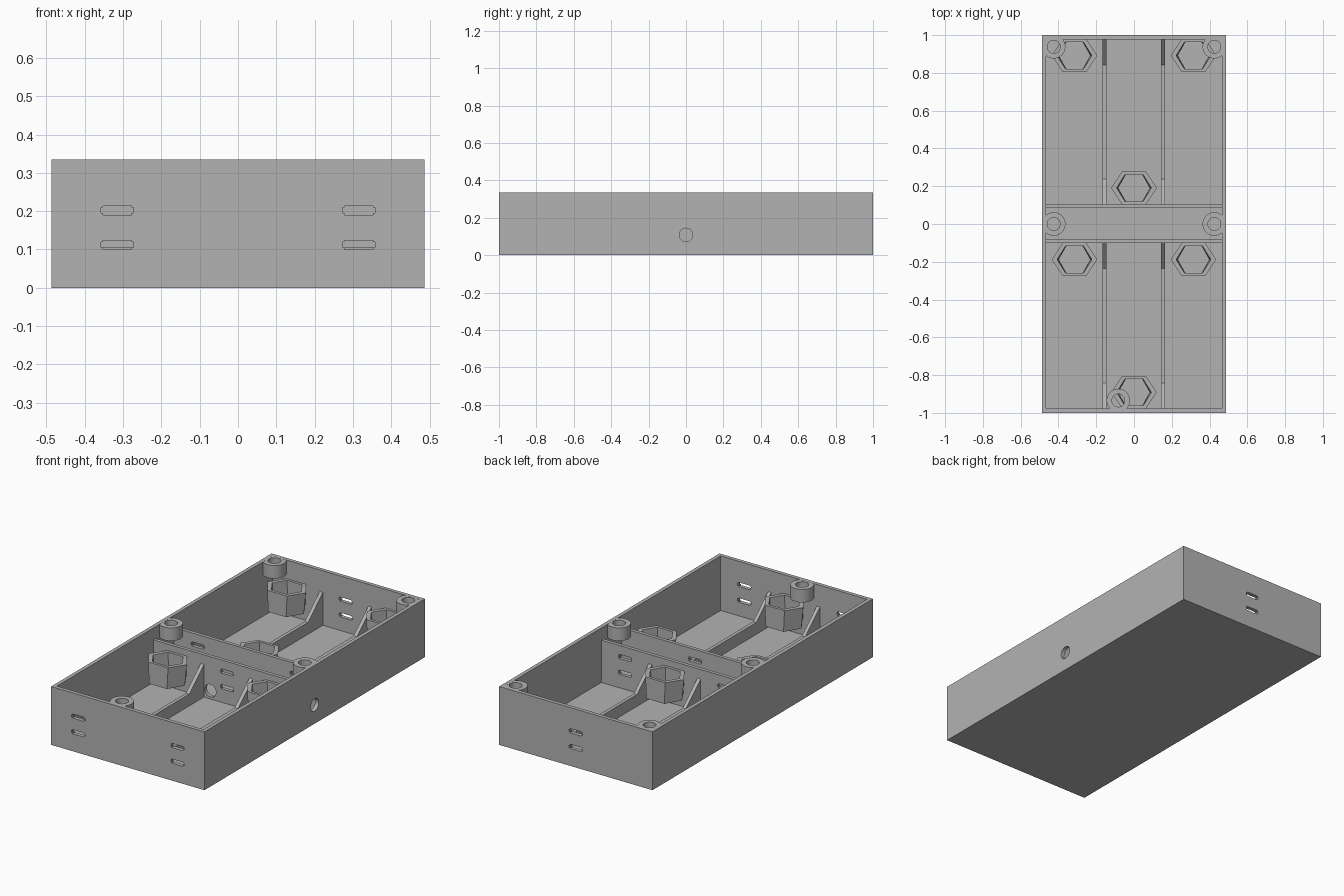
import bpy, bmesh, math
from mathutils import Matrix, Vector

if "Cube" in bpy.data.objects:
    bpy.data.objects.remove(bpy.data.objects["Cube"])

grey = bpy.data.materials.new("plain grey")
grey.use_nodes = True
grey.diffuse_color = (0.45, 0.45, 0.45, 1)
grey.node_tree.nodes["Principled BSDF"].inputs["Base Color"].default_value = grey.diffuse_color

HX, HY, H, T = 0.487, 1.0, 0.335, 0.022
LANE = 0.315


def finish(name, bm):
    bmesh.ops.recalc_face_normals(bm, faces=bm.faces)
    mesh = bpy.data.meshes.new(name)
    bm.to_mesh(mesh)
    bm.free()
    mesh.materials.append(grey)
    obj = bpy.data.objects.new(name, mesh)
    bpy.context.collection.objects.link(obj)
    return obj


def add_box(bm, x0, x1, y0, y1, z0, z1):
    m = Matrix.Translation(((x0 + x1) / 2, (y0 + y1) / 2, (z0 + z1) / 2))
    m = m @ Matrix.Diagonal((x1 - x0, y1 - y0, z1 - z0, 1))
    return bmesh.ops.create_cube(bm, size=1, matrix=m)["verts"]


def add_slots(bm, x, y):
    # A pair of rounded slots through a wall at depth y
    for z in (0.112, 0.202):
        verts = add_box(bm, x - 0.042, x + 0.042, y - 0.04, y + 0.04, z - 0.012, z + 0.012)
        edges = {e for v in verts for e in v.link_edges
                 if abs((e.verts[0].co - e.verts[1].co).y) > 0.05}
        bmesh.ops.bevel(bm, geom=list(edges), offset=0.005, segments=2, affect='EDGES')


def add_hole(bm, center, axis, radius=0.036):
    m = Matrix.Translation(center) @ Matrix.Rotation(math.pi / 2, 4, axis)
    bmesh.ops.create_cone(bm, cap_ends=True, segments=32, radius1=radius,
                          radius2=radius, depth=0.08, matrix=m)


def cut(obj, bm):
    cutter = finish("cutter", bm)
    cutter.hide_render = True
    mod = obj.modifiers.new("cut", 'BOOLEAN')
    mod.operation, mod.solver, mod.object = 'DIFFERENCE', 'EXACT', cutter
    bpy.context.view_layer.objects.active = obj
    bpy.ops.object.modifier_apply(modifier=mod.name)
    bpy.data.objects.remove(cutter)


def ring(name, outer, inner, base, top, taper=1.0):
    # Hollow prism between two matching outlines centred on base
    bm = bmesh.new()
    loops = []
    for pts, z, s in ((outer, base.z, taper), (outer, top, 1), (inner, top, 1), (inner, base.z, taper)):
        loops.append([bm.verts.new((base.x + x * s, base.y + y, z)) for x, y in pts])
    n = len(outer)
    for k in range(4):
        a, b = loops[k], loops[(k + 1) % 4]
        for i in range(n):
            j = (i + 1) % n
            bm.faces.new((a[i], a[j], b[j], b[i]))
    return finish(name, bm)


def circle(r, n=32):
    return [(r * math.cos(i * math.tau / n), r * math.sin(i * math.tau / n)) for i in range(n)]


def hexagon(rx, ry):
    return [(x * rx, y * ry) for x, y in ((1, 0), (0.52, 1), (-0.52, 1), (-1, 0), (-0.52, -1), (0.52, -1))]


# Open tray with floor and outer walls
bm = bmesh.new()
add_box(bm, -HX, HX, -HY, HY, 0, H)
tray = finish("tray", bm)
bm = bmesh.new()
add_box(bm, T - HX, HX - T, T - HY, HY - T, T, H + 0.1)
cut(tray, bm)

# Slots in the end walls and cable hole in the left side
bm = bmesh.new()
for x, y in ((-LANE, -HY), (LANE, -HY), (0, HY)):
    add_slots(bm, x, y)
add_hole(bm, (HX, 0, 0.108), 'Y')
cut(tray, bm)

# Two cross walls with a cable channel between them
for name, y, lanes in (("front_cross_wall", -0.091, (0,)), ("rear_cross_wall", 0.094, (-LANE, LANE))):
    bm = bmesh.new()
    add_box(bm, T - HX - 0.005, HX - T + 0.005, y - 0.01, y + 0.01, T - 0.005, 0.265)
    wall = finish(name, bm)
    bm = bmesh.new()
    for x in lanes:
        add_slots(bm, x, y)
    if y < 0:
        add_hole(bm, (-0.105, y, 0.07), 'X')
    cut(wall, bm)

# Lane dividers that rise at both ends
for comp, y0, y1 in (("front", T - HY, -0.1), ("rear", 0.104, HY - T)):
    for side, x in (("right", -0.156), ("left", 0.154)):
        low, high, run = 0.09, 0.21, 0.135
        profile = [(y0, 0.015), (y1, 0.015), (y1, high), (y1 - run, low), (y0 + run, low), (y0, high)]
        bm = bmesh.new()
        face = bm.faces.new([bm.verts.new((x - 0.01, y, z)) for y, z in profile])
        out = bmesh.ops.extrude_face_region(bm, geom=[face])
        bmesh.ops.translate(bm, vec=(0.02, 0, 0),
                            verts=[v for v in out["geom"] if isinstance(v, bmesh.types.BMVert)])
        finish(f"{comp}_{side}_divider", bm)

# Hexagonal cups held on the walls
for x, y in ((-LANE, 0.892), (LANE, 0.892), (0, 0.191), (-LANE, -0.188), (LANE, -0.188), (0, -0.891)):
    ring("hex_cup", hexagon(0.121, 0.087), hexagon(0.092, 0.071), Vector((x, y, 0.105)), 0.228, 0.9)

# Screw posts under the rim
for x, y in ((-0.425, 0.938), (0.425, 0.938), (-0.425, 0), (0.425, 0), (-0.083, -0.934)):
    post = ring("screw_post", circle(0.062), circle(0.034), Vector((x, y, 0.26)), H - 0.0005)
    bpy.ops.object.select_all(action='DESELECT')
    post.select_set(True)
    bpy.context.view_layer.objects.active = post
    bpy.ops.object.shade_smooth_by_angle(angle=math.radians(35))
